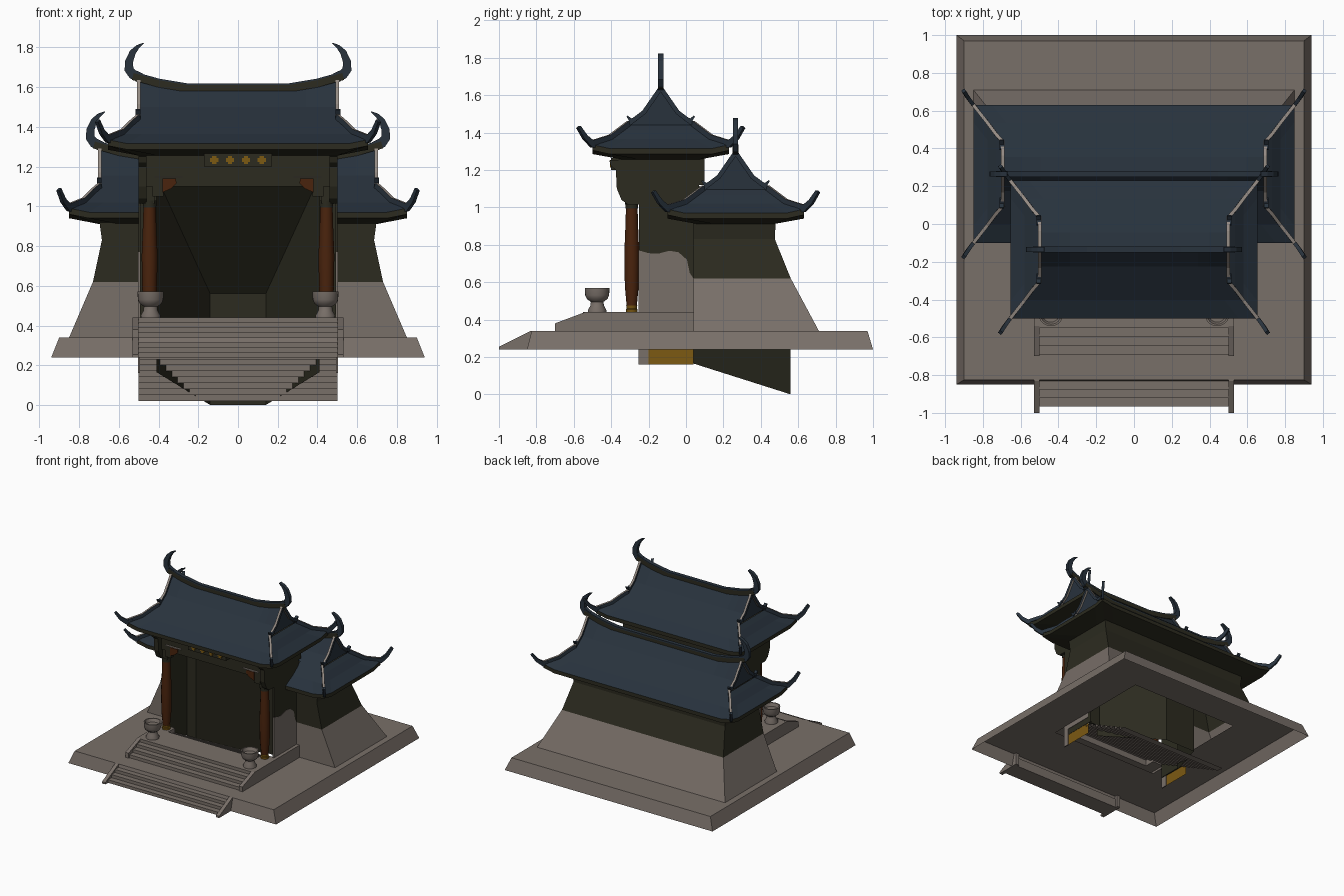
import bpy, math
from mathutils import Vector

if "Cube" in bpy.data.objects:
    bpy.data.objects.remove(bpy.data.objects["Cube"])

def mat(name, c):
    m = bpy.data.materials.new(name)
    m.diffuse_color = (*c, 1)
    m.use_nodes = True
    m.node_tree.nodes["Principled BSDF"].inputs["Base Color"].default_value = m.diffuse_color
    return m

STONE = mat("warm_grey_stone", (0.19, 0.16, 0.14))
TRIM = mat("pale_trim", (0.30, 0.26, 0.23))
GREEN = mat("dark_olive_wall", (0.025, 0.024, 0.014))
BLUE = mat("slate_blue_tile", (0.021, 0.032, 0.046))
BROWN = mat("red_brown_wood", (0.068, 0.017, 0.004))
GOLD = mat("old_gold", (0.20, 0.10, 0.006))

def mesh(name, verts, faces, mats, idx=None):
    me = bpy.data.meshes.new(name)
    me.from_pydata([tuple(v) for v in verts], [], faces)
    for m in mats if isinstance(mats, list) else [mats]:
        me.materials.append(m)
    if idx:
        for p, i in zip(me.polygons, idx):
            p.material_index = i
    ob = bpy.data.objects.new(name, me)
    bpy.context.collection.objects.link(ob)
    return ob

def box(name, x0, x1, y0, y1, z0, z1, m):
    x0, x1 = min(x0, x1), max(x0, x1)
    v = [p for z in (z0, z1) for p in ((x0, y0, z), (x1, y0, z), (x1, y1, z), (x0, y1, z))]
    f = [(3, 2, 1, 0), (4, 5, 6, 7)] + [(i, (i + 1) % 4, (i + 1) % 4 + 4, i + 4) for i in range(4)]
    return mesh(name, v, f, m)

def prism(name, x0, x1, prof, m):
    """y-z profile extruded along x"""
    x0, x1 = min(x0, x1), max(x0, x1)
    n = len(prof)
    v = [(x, y, z) for x in (x0, x1) for y, z in prof]
    f = [tuple(range(n))[::-1], tuple(range(n, 2 * n))]
    f += [(i, (i + 1) % n, (i + 1) % n + n, i + n) for i in range(n)]
    return mesh(name, v, f, m)

def lathe(name, cx, cy, prof, m, n=20):
    v = [(cx + r * math.cos(2 * math.pi * k / n), cy + r * math.sin(2 * math.pi * k / n), z)
         for r, z in prof for k in range(n)]
    f = [(i * n + k, i * n + (k + 1) % n, (i + 1) * n + (k + 1) % n, (i + 1) * n + k)
         for i in range(len(prof) - 1) for k in range(n)]
    f += [tuple(range(n))[::-1], tuple(range(len(v) - n, len(v)))]
    ob = mesh(name, v, f, m)
    bpy.ops.object.select_all(action='DESELECT')
    ob.select_set(True)
    bpy.context.view_layer.objects.active = ob
    bpy.ops.object.shade_smooth_by_angle(angle=math.radians(40))

def sweep(name, pts, side, w, hs, m, top=None):
    """rectangular bar along a path; w half width, hs half height per point, top = other colour on top"""
    pts, s, v = [Vector(p) for p in pts], Vector(side).normalized(), []
    for i, p in enumerate(pts):
        t = (pts[min(i + 1, len(pts) - 1)] - pts[max(i - 1, 0)]).normalized()
        n = s.cross(t)
        v += [p + s * w * a + n * hs[i] * b for a, b in ((-1, -1), (1, -1), (1, 1), (-1, 1))]
    f = [(3, 2, 1, 0), tuple(range(len(v) - 4, len(v)))]
    f += [(4 * i + k, 4 * i + (k + 1) % 4, 4 * i + 4 + (k + 1) % 4, 4 * i + 4 + k)
          for i in range(len(pts) - 1) for k in range(4)]
    idx = [1 if top and i >= 2 and (i - 2) % 4 in (0, 2) else 0 for i in range(len(f))]
    mesh(name, v, f, [m, top] if top else m, idx)

# Hip-and-gable roof; rows are (depth from ridge, z, half width)
ROWS = [(0, 1.59, .5), (.09, 1.50, .5), (.17, 1.44, .5), (.21, 1.41, .535), (.27, 1.365, .58),
        (.365, 1.315, .655), (.365, 1.285, .655), (.2, 1.255, .5)]

def grid(name, rows_pts, skip=None):
    v = [p for r in rows_pts for p in r]
    n, f, idx = len(rows_pts[0]), [], []
    total = len(rows_pts)
    for i in range(total - 1):
        for k in range(n - 1):
            if skip and skip(i, k):
                continue
            f.append((i * n + k, i * n + k + 1, i * n + n + k + 1, i * n + n + k))
            idx.append(1 if i >= total - 3 else 0)   # fascia and soffit
    mesh(name, v, f, [BLUE, GREEN], idx)

def roof(pre, cy, dx, dz, hollow):
    R = [(d, z + dz, w + dx) for d, z, w in ROWS]
    gx = R[0][2]

    def lift(i, e):   # e: 0 at the edge, 1 next column, 2 centre
        return (.04, .024, .008)[e] if i == 0 else .02 if e == 0 and i in (5, 6) else 0
    for s in (-1, 1):
        pts = []
        for i, (d, z, w) in enumerate(R):
            c = min(.495, w - .16)
            pts.append([(x, cy + s * d, z + lift(i, e))
                        for x, e in ((-w, 0), (-w + .1, 1), (-c, 2), (c, 2), (w - .1, 1), (w, 0))])
        # the tiles stop where the gate house stands
        grid(pre + "_roof_slope", pts, (lambda i, k: i >= 2 and k == 2) if hollow and s < 0 else None)
        pts = [[(s * w, cy + y, z + lift(i + 2, int(abs(y) != d))) for y in (-d, -d + .09, d - .09, d)]
               for i, (d, z, w) in enumerate(R[2:])]
        grid(pre + "_roof_end_skirt", pts)
        # gable wall
        g = [(s * (gx - .006), cy + t * d, z + lift(i, 0)) for t, ids in ((-1, (2, 1, 0)), (1, (1, 2)))
             for i in ids for d, z, w in [R[i]]]
        mesh(pre + "_gable", g, [tuple(range(5))], BLUE)
        # ridge-end horn
        horn = [(.49, 1.645), (.53, 1.665), (.549, 1.69), (.548, 1.73), (.53, 1.775), (.505, 1.803), (.475, 1.822)]
        sweep(pre + "_ridge_horn", [(s * (x + dx), cy, z + dz) for x, z in horn], (0, 1, 0), .014,
              [.025, .025, .023, .02, .016, .01, .002], BLUE)
        for t in (-1, 1):
            # verge, its curled end, hip and upturned corner
            sweep(pre + "_verge", [(s * gx, cy + t * d, z + .008 + lift(i, 0)) for i, (d, z, w) in enumerate(R[:3])],
                  (1, 0, 0), .009, [.012] * 3, BLUE, TRIM)
            sweep(pre + "_verge_curl", [(s * (gx + .004), cy + t * d, z + dz)
                  for d, z in ((.13, 1.475), (.16, 1.464), (.18, 1.488))], (1, 0, 0), .012, [.012, .012, .004], BLUE)
            sd = (-t * .19, s * .155, 0)
            hip = [(s * w, cy + t * d, z + .01 + lift(i + 2, 0)) for i, (d, z, w) in enumerate(R[2:6])]
            sweep(pre + "_hip", hip, sd, .009, [.014] * 4, BLUE, TRIM)
            ex, ey, ez = R[5][2], R[5][0], R[5][1]
            tip = [(-.025, -.03, .02), (0, .0, .022), (.03, .04, .06), (.052, .075, .115)]
            sweep(pre + "_corner_tip", [(s * (ex + a), cy + t * (ey + b), ez + c) for a, b, c in tip],
                  sd, .01, [.018, .018, .014, .01], BLUE)
    # ridge beam bowed up toward its ends
    r = [(-.53 - dx, 1.662), (-.4 - dx, 1.625), (-.25 - dx, 1.60)]
    r += [(-x, z) for x, z in r[::-1]]
    for nm, off, h, m in (("_ridge", -.008, .018, GREEN), ("_ridge_cap", .012, .006, BLUE)):
        sweep(pre + nm, [(x, cy, z + dz + off) for x, z in r], (0, 1, 0), .016, [h] * 6, m)

roof("gate", -.135, 0, 0, False)
roof("hall", .265, .195, -.345, True)

# Platform: an open shell whose top has an opening for the stairwell
rings = [(.94, -.85, 1, .24), (.9, -.825, .97, .34), (.497, -.36, .61, .34)]
v = [p for X, a, b, z in rings for p in ((-X, a, z), (X, a, z), (X, b, z), (-X, b, z))]
mesh("platform", v, [(4 * r + i, 4 * r + (i + 1) % 4, 4 * r + (i + 1) % 4 + 4, 4 * r + i + 4)
                     for r in (0, 1) for i in range(4)], STONE)

# Rear hall: battered walls, stone below and olive above
lv = [(.34, .85, .71), (.62, .73, .56), (.83, .685, .475), (.94, .70, .48)]
v = [p for z, X, Y in lv for p in ((-.49, .04, z), (-X, .04, z), (-X, Y, z), (X, Y, z), (X, .04, z), (.49, .04, z))]
f = [(6 * i + k, 6 * i + k + 1, 6 * i + k + 7, 6 * i + k + 6) for i in range(3) for k in range(5)]
mesh("hall_walls", v, f, [STONE, GREEN], [0] * 5 + [1] * 10)

# Funnel passage narrowing toward the back
v = [(-.41, .04, .165), (-.41, .04, 1.15), (.41, .04, 1.15), (.41, .04, .165),
     (-.14, .56, 0), (-.14, .56, .56), (.14, .56, .56), (.14, .56, 0)]
mesh("passage", v, [(0, 1, 5, 4), (1, 2, 6, 5), (2, 3, 7, 6), (4, 5, 6, 7)], GREEN)

# Descending inner stairs, a thin folded sheet
st, y, z = [(-.33, .44)], -.33, .44
for i in range(14):
    z -= .03
    st.append((y, z))
    y += .0575
    st.append((y, z))
v = [(x, a, b) for a, b in st for x in (-.5, .5)]
mesh("inner_stairs", v, [(2 * i, 2 * i + 1, 2 * i + 3, 2 * i + 2) for i in range(len(st) - 1)], STONE)

# Porch floor and the two outer flights
box("porch_floor", -.5, .5, -.55, -.33, .36, .44, STONE)
for i in range(3):
    box("porch_step", -.5, .5, -.69 + i * .047, -.54, .34, .365 + i * .025, STONE)
    box("lower_step", -.5, .5, -.965 + i * .045, -.82, .24, .265 + i * .025, STONE)

# Gate house pieces on the centre line
box("gate_lintel", -.49, .49, -.33, -.25, 1.10, 1.265, GREEN)
box("gate_back_header", -.5, .5, .04, .1, 1.12, 1.27, GREEN)
box("name_board", -.172, .172, -.40, -.33, 1.2, 1.265, GREEN)
box("gate_ceiling", -.49, .49, -.34, .07, 1.255, 1.265, GREEN)
for i in range(4):
    # plain gold rosettes
    cx = -.12 + .08 * i
    box("rosette_wide", cx - .021, cx + .021, -.405, -.4, 1.223, 1.242, GOLD)
    box("rosette_tall", cx - .011, cx + .011, -.407, -.4, 1.212, 1.253, GOLD)

# Mirrored gate parts
for s in (-1, 1):
    prism("porch_cheek", s * .5, s * .53, [(-.7, .34), (-.7, .38), (-.54, .44), (.04, .44), (.04, .34)], STONE)
    prism("lower_cheek", s * .5, s * .53, [(-1, .24), (-1, .255), (-.83, .34), (-.8, .34), (-.8, .24)], STONE)
    prism("gate_side_wall", s * .488, s * .5, [(-.25, .25), (.07, .25), (.07, 1.27), (-.25, 1.27)], GREEN)
    prism("gate_side_stone", s * .494, s * .503,
          [(-.253, .16), (-.2, .16), (-.2, .3), (.04, .3), (.04, .62), (.02, .65), (.005, .72), (-.04, .76),
           (-.09, .768), (-.15, .752), (-.2, .755), (-.253, .77)], STONE)
    mesh("gold_panel", [(s * .498, a, b) for a, b in ((-.2, .16), (.04, .16), (.04, .42), (-.2, .42))],
         [(0, 1, 2, 3)], GOLD)
    prism("gate_back_jamb", s * .41, s * .49, [(.04, .24), (.07, .24), (.07, 1.27), (.04, 1.27)], GREEN)
    box("column_plinth", s * .4, s * .5, -.34, -.245, .36, .44, STONE)
    # eave bracket, post and corner brace
    prism("eave_bracket", s * .46, s * .5, [(-.25, 1.265), (-.41, 1.25), (-.4, 1.22), (-.375, 1.2), (-.37, 1.1),
          (-.345, 1.04), (-.31, 1.015), (-.25, 1.015)], GREEN)
    prism("bracket_post", s * .42, s * .465, [(-.32, 1.015), (-.26, 1.015), (-.26, 1.24), (-.32, 1.24)], GREEN)
    box("brace_block", s * .375, s * .43, -.33, -.29, 1.05, 1.15, GREEN)
    v = [(s * a, b, c) for b in (-.338, -.3) for a, c in ((.38, 1.14), (.312, 1.14), (.31, 1.115), (.335, 1.09), (.38, 1.07))]
    mesh("corner_brace", v, [(0, 1, 2, 3, 4), (5, 6, 7, 8, 9)] +
         [(i, (i + 1) % 5, (i + 1) % 5 + 5, i + 5) for i in range(5)], BROWN)
    box("lintel_trim", s * .28, s * .42, -.342, -.33, 1.145, 1.151, TRIM)
    # columns
    cx = s * .445
    lathe("column_base", cx, -.29, [(.03, .44), (.032, .455), (.027, .46), (.03, .475)], GOLD, 12)
    lathe("column", cx, -.29, [(.027, .47), (.037, .58), (.04, .75), (.034, .9), (.031, 1.0)], BROWN, 12)
    lathe("column_cap", cx, -.29, [(.033, .995), (.036, 1.03)], GREEN, 12)
    # stone urns
    lathe("urn", cx - s * .005, -.475, [(.048, .43), (.05, .45), (.036, .475), (.034, .495), (.055, .51), (.064, .53),
          (.066, .57), (.056, .57), (.045, .545)], STONE, 24)
